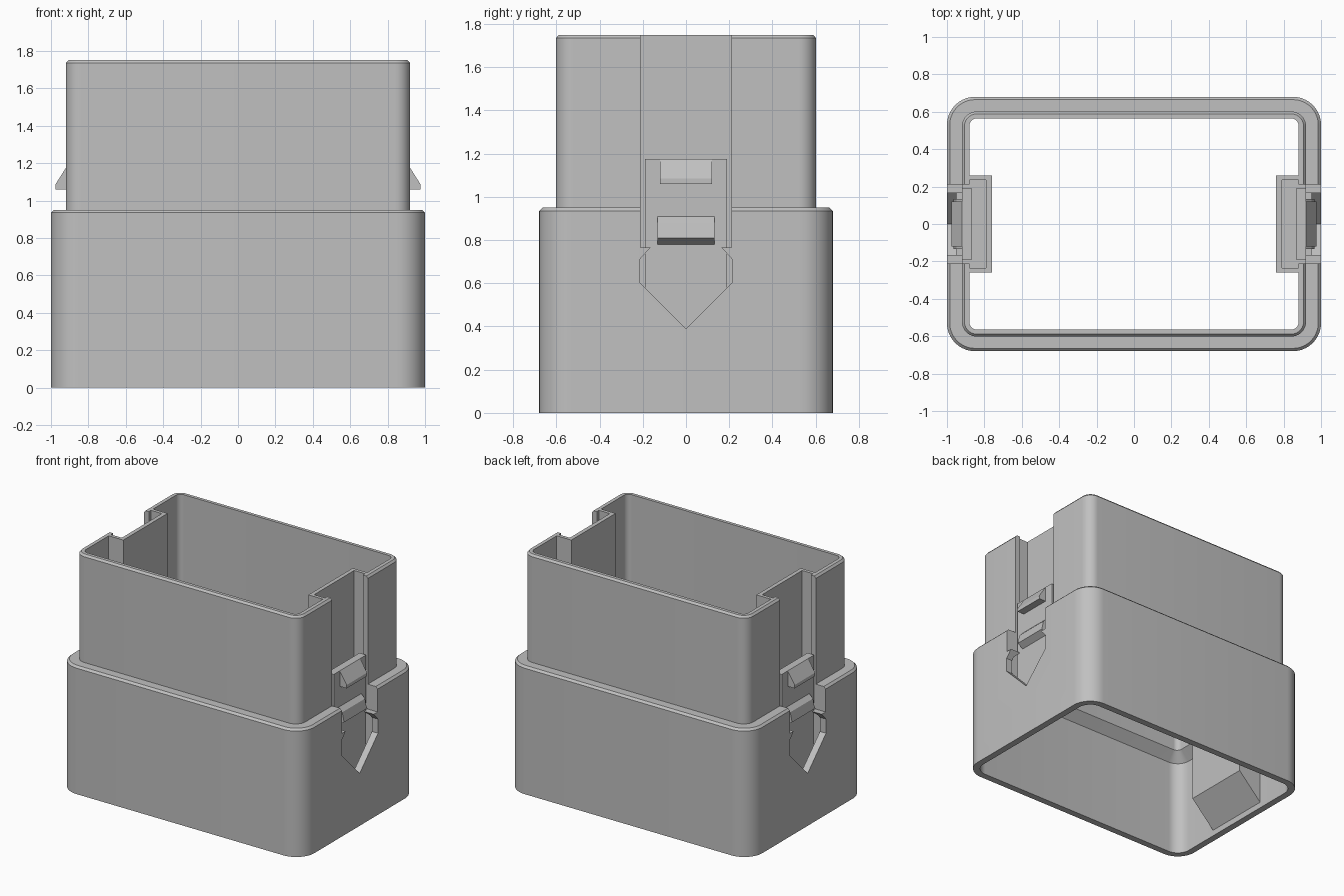
import bpy, bmesh, math
from mathutils import Vector

cube = bpy.data.objects.get("Cube")
if cube:
    bpy.data.objects.remove(cube, do_unlink=True)

gray = bpy.data.materials.new("plain_gray")
gray.use_nodes = True
color = (0.53, 0.53, 0.53, 1)
gray.diffuse_color = color
gray.node_tree.nodes["Principled BSDF"].inputs["Base Color"].default_value = color


def finish(name, bm):
    bmesh.ops.recalc_face_normals(bm, faces=bm.faces)
    mesh = bpy.data.meshes.new(name)
    bm.to_mesh(mesh)
    bm.free()
    mesh.materials.append(gray)
    obj = bpy.data.objects.new(name, mesh)
    bpy.context.collection.objects.link(obj)
    return obj


def prism(name, points, low, high, place):
    """Extrude a flat outline from low to high; place maps (u, v, w) to 3D."""
    bm = bmesh.new()
    ends = [[bm.verts.new(place(u, v, w)) for u, v in points] for w in (low, high)]
    for end in ends:
        bm.faces.new(end)
    n = len(points)
    for i in range(n):
        j = (i + 1) % n
        bm.faces.new((ends[0][i], ends[0][j], ends[1][j], ends[1][i]))
    return finish(name, bm)


def rounded_rect(hx, hy, r, steps=10):
    corners = ((1, 1), (-1, 1), (-1, -1), (1, -1))
    for k, (sx, sy) in enumerate(corners):
        for i in range(steps + 1):
            a = math.pi / 2 * (k + i / steps)
            yield (sx * (hx - r) + r * math.cos(a), sy * (hy - r) + r * math.sin(a))


def shell(name, sections):
    """Skin a closed loop of rounded rectangles: half x, half y, radius, z."""
    bm = bmesh.new()
    rings = [[bm.verts.new((x, y, z)) for x, y in rounded_rect(hx, hy, r)]
             for hx, hy, r, z in sections]
    for k, ring in enumerate(rings):
        nxt = rings[(k + 1) % len(rings)]
        for i in range(len(ring)):
            j = (i + 1) % len(ring)
            bm.faces.new((ring[i], ring[j], nxt[j], nxt[i]))
    return finish(name, bm)


def combine(target, tool, operation):
    mod = target.modifiers.new("cut", "BOOLEAN")
    mod.operation, mod.solver, mod.object = operation, "EXACT", tool
    bpy.context.view_layer.objects.active = target
    bpy.ops.object.modifier_apply(modifier=mod.name)
    bpy.data.objects.remove(tool, do_unlink=True)


# Open, stepped housing: outside going up, then inside going down
housing = shell("housing", [
    (1, 0.68, 0.15, 0), (1, 0.68, 0.15, 0.935), (0.985, 0.665, 0.135, 0.95),
    (0.92, 0.602, 0.08, 0.95), (0.92, 0.602, 0.08, 1.735), (0.907, 0.589, 0.067, 1.75),
    (0.88, 0.565, 0.04, 1.75), (0.88, 0.565, 0.04, 0.80),
    (0.95, 0.63, 0.10, 0.73), (0.95, 0.63, 0.10, 0)])

# Outlines of the latch pocket, seen from the front (x, z)
pocket = [(0.76, 0.235), (0.97, 0.025), (0.97, 0.9), (0.9, 0.9), (0.9, 1.75), (0.76, 1.75)]
cavity = [(0.79, 0.28), (0.95, 0.28), (0.95, 0.73), (0.88, 0.8), (0.88, 1.8), (0.79, 1.8)]
# Arrow-shaped opening, seen from the side (y, z)
half = [(0.215, 0.605), (0.215, 0.71), (0.165, 0.765), (0.21, 0.765), (0.21, 1.8)]
opening = [(0, 0.39)] + half + [(-y, z) for y, z in reversed(half)]
# Spring tongue and its two catches, seen from the front (x, z)
tongue = [(0.865, 0.27), (0.92, 0.27), (0.92, 1.175), (0.865, 1.175)]
upper_catch = [(0.91, 1.06), (0.977, 1.06), (0.977, 1.085), (0.92, 1.175), (0.91, 1.175)]
lower_catch = [(0.91, 0.78), (0.92, 0.78), (0.965, 0.81), (0.95, 0.88), (0.92, 0.91), (0.91, 0.91)]

for side, s in (("left", 1), ("right", -1)):
    def across(u, v, w, s=s):
        return Vector((s * u, w, v))

    def outward(u, v, w, s=s):
        return Vector((s * w, u, v))

    combine(housing, prism("pocket", pocket, -0.26, 0.26, across), "UNION")
    combine(housing, prism("cavity", cavity, -0.235, 0.235, across), "DIFFERENCE")
    combine(housing, prism("opening", opening, 0.87, 1.1, outward), "DIFFERENCE")
    latch = prism(side + "_latch", tongue, -0.19, 0.19, across)
    combine(latch, prism("upper_catch", upper_catch, -0.12, 0.12, across), "UNION")
    combine(latch, prism("lower_catch", lower_catch, -0.133, 0.133, across), "UNION")

# Smooth the rounded corners, keep the edges sharp
bpy.ops.object.select_all(action="DESELECT")
housing.select_set(True)
bpy.context.view_layer.objects.active = housing
bpy.ops.object.shade_smooth_by_angle(angle=math.radians(30))
